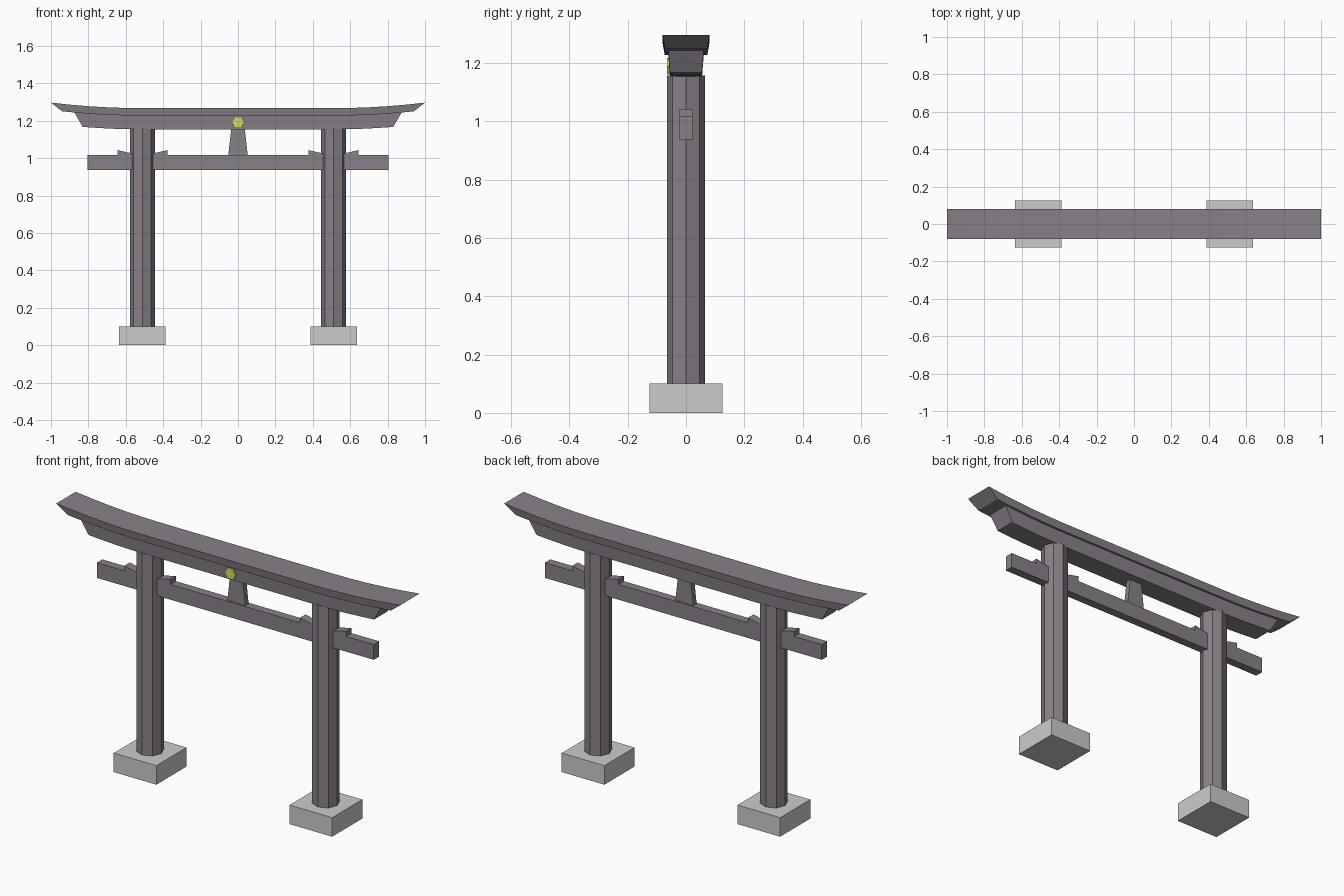
import bpy, bmesh, math

if "Cube" in bpy.data.objects:
    bpy.data.objects.remove(bpy.data.objects["Cube"])


def material(name, colour):
    m = bpy.data.materials.new(name)
    m.diffuse_color = (*colour, 1)
    m.use_nodes = True
    m.node_tree.nodes["Principled BSDF"].inputs["Base Color"].default_value = m.diffuse_color
    return m


wood = material("weathered_wood", (0.25, 0.22, 0.25))
gold = material("gold", (0.68, 0.72, 0.12))


def finish(name, bm, mat=None):
    bmesh.ops.recalc_face_normals(bm, faces=bm.faces)
    me = bpy.data.meshes.new(name)
    bm.to_mesh(me)
    bm.free()
    ob = bpy.data.objects.new(name, me)
    bpy.context.collection.objects.link(ob)
    if mat:
        me.materials.append(mat)
    return ob


def prism(name, profile, y0, y1, mat=None):
    """Extrude an x-z outline from y0 to y1."""
    bm = bmesh.new()
    f = bm.faces.new([bm.verts.new((x, y0, z)) for x, z in profile])
    ext = bmesh.ops.extrude_face_region(bm, geom=[f])["geom"]
    bmesh.ops.translate(bm, vec=(0, y1 - y0, 0),
                        verts=[v for v in ext if isinstance(v, bmesh.types.BMVert)])
    return finish(name, bm, mat)


def box(name, x0, x1, y, z0, z1, mat=None):
    return prism(name, [(x0, z0), (x1, z0), (x1, z1), (x0, z1)], -y, y, mat)


def lift(x):
    """Upward sweep of the beams beyond the columns."""
    return 0.03 * (max(0, abs(x) - 0.5) / 0.5) ** 2


def curved_beam(name, bottom, top):
    """Loft of four-sided sections; bottom and top are (half length, half depth, z)."""
    bm = bmesh.new()
    rings = []
    steps = [0.5, 0.6, 0.7, 0.8, 0.9, 1]
    for s in [-t for t in reversed(steps)] + steps:
        ring = []
        for (length, depth, z), side in ((bottom, -1), (bottom, 1), (top, 1), (top, -1)):
            x = s * length
            ring.append(bm.verts.new((x, side * depth, z + lift(x))))
        rings.append(ring)
    for a, b in zip(rings, rings[1:]):
        for i in range(4):
            j = (i + 1) % 4
            bm.faces.new((a[i], a[j], b[j], b[i]))
    bm.faces.new(rings[0])
    bm.faces.new(rings[-1])
    return finish(name, bm, wood)


# Two stacked, upswept top beams
curved_beam("top_beam", (0.94, 0.073, 1.227), (1.0, 0.08, 1.267))
curved_beam("under_beam", (0.83, 0.055, 1.154), (0.875, 0.061, 1.228))

# Straight tie beam and the central strut standing on it
box("tie_beam", -0.805, 0.805, 0.0225, 0.936, 1.016, wood)
prism("center_strut", [(-0.052, 1.015), (0.052, 1.015), (0.036, 1.158), (-0.036, 1.158)],
      -0.014, 0.014, wood)

# Columns, footings and wedges on both sides
for side, label in ((-1, "left"), (1, "right")):
    cx = 0.511 * side
    box(f"{label}_footing", cx - 0.124, cx + 0.124, 0.125, 0, 0.1)
    octagon = bmesh.new()
    bmesh.ops.create_cone(octagon, cap_ends=True, segments=8,
                          radius1=0.066, radius2=0.066, depth=1.06)
    bmesh.ops.translate(octagon, verts=octagon.verts, vec=(cx, 0, 0.628))
    finish(f"{label}_column", octagon, wood)
    for d, where in ((-1, "left"), (1, "right")):
        prism(f"{label}_column_{where}_wedge",
              [(cx + d * 0.03, 1.014), (cx + d * 0.134, 1.014),
               (cx + d * 0.134, 1.043), (cx + d * 0.03, 1.019)], -0.0225, 0.0225, wood)

# Hexagonal emblem on the front of the under beam
hexagon = [(0.032 * math.cos(math.radians(60 * k)), 1.189 + 0.032 * math.sin(math.radians(60 * k)))
           for k in range(6)]
prism("front_boss", hexagon, -0.066, -0.05, gold)
